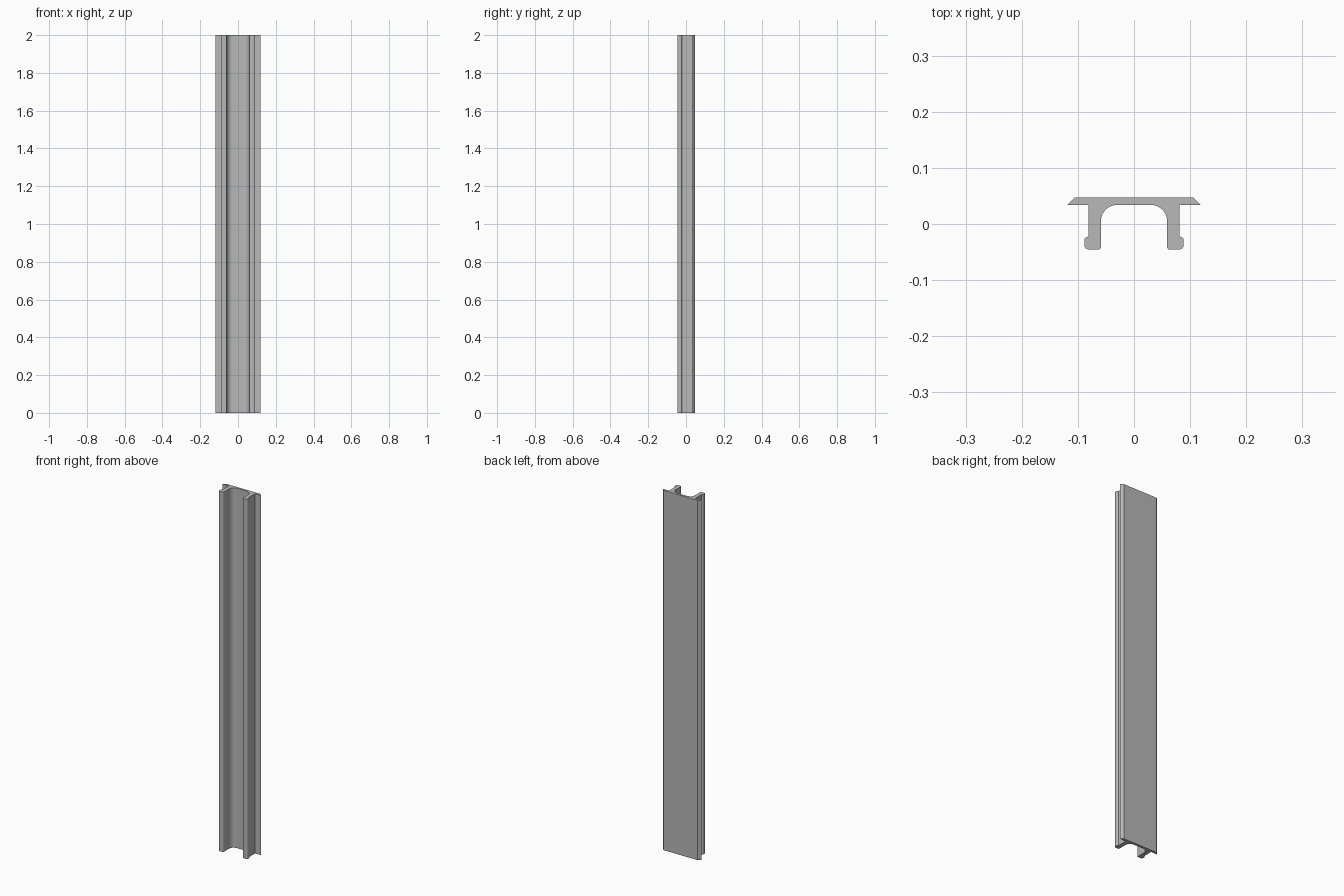
import bpy
import bmesh
import math

cube = bpy.data.objects.get("Cube")
if cube:
    bpy.data.objects.remove(cube, do_unlink=True)

LENGTH = 2.0


def arc(cx, cy, r, start, end, steps):
    """Points on a circular arc, angles in degrees."""
    angles = [math.radians(start + (end - start) * i / steps) for i in range(steps + 1)]
    return [(cx + r * math.cos(a), cy + r * math.sin(a)) for a in angles]


# Aluminium-like grey
grey = bpy.data.materials.new("metal grey")
grey.use_nodes = True
colour = (0.48, 0.48, 0.48, 1)
grey.diffuse_color = colour
grey.node_tree.nodes["Principled BSDF"].inputs["Base Color"].default_value = colour

# Half cross-section on +x: bevelled flange, leg, hooked foot, rounded channel
half = [(0.105, 0.0475), (0.119, 0.034), (0.081, 0.034), (0.081, -0.022)]
half += arc(0.082, -0.029, 0.0065, 45, 0, 3)
half += arc(0.0805, -0.0375, 0.008, 0, -90, 6)
half += arc(0.064, -0.0405, 0.005, 270, 180, 4)
half += arc(0.030, 0.005, 0.029, 0, 90, 12)
profile = half + [(-x, y) for x, y in reversed(half)]

# Extrude the section along its length
bm = bmesh.new()
base = bm.faces.new([bm.verts.new((x, y, 0)) for x, y in profile])
top = bmesh.ops.extrude_face_region(bm, geom=[base], use_keep_orig=True)
bmesh.ops.translate(bm, vec=(0, 0, LENGTH),
                    verts=[g for g in top["geom"] if isinstance(g, bmesh.types.BMVert)])
bmesh.ops.recalc_face_normals(bm, faces=bm.faces)

mesh = bpy.data.meshes.new("channel_rail")
bm.to_mesh(mesh)
bm.free()
mesh.materials.append(grey)
rail = bpy.data.objects.new("channel_rail", mesh)
bpy.context.collection.objects.link(rail)

# Smooth the curved fillets, keep the corners crisp
bpy.ops.object.select_all(action="DESELECT")
rail.select_set(True)
bpy.context.view_layer.objects.active = rail
bpy.ops.object.shade_smooth_by_angle(angle=math.radians(30))
